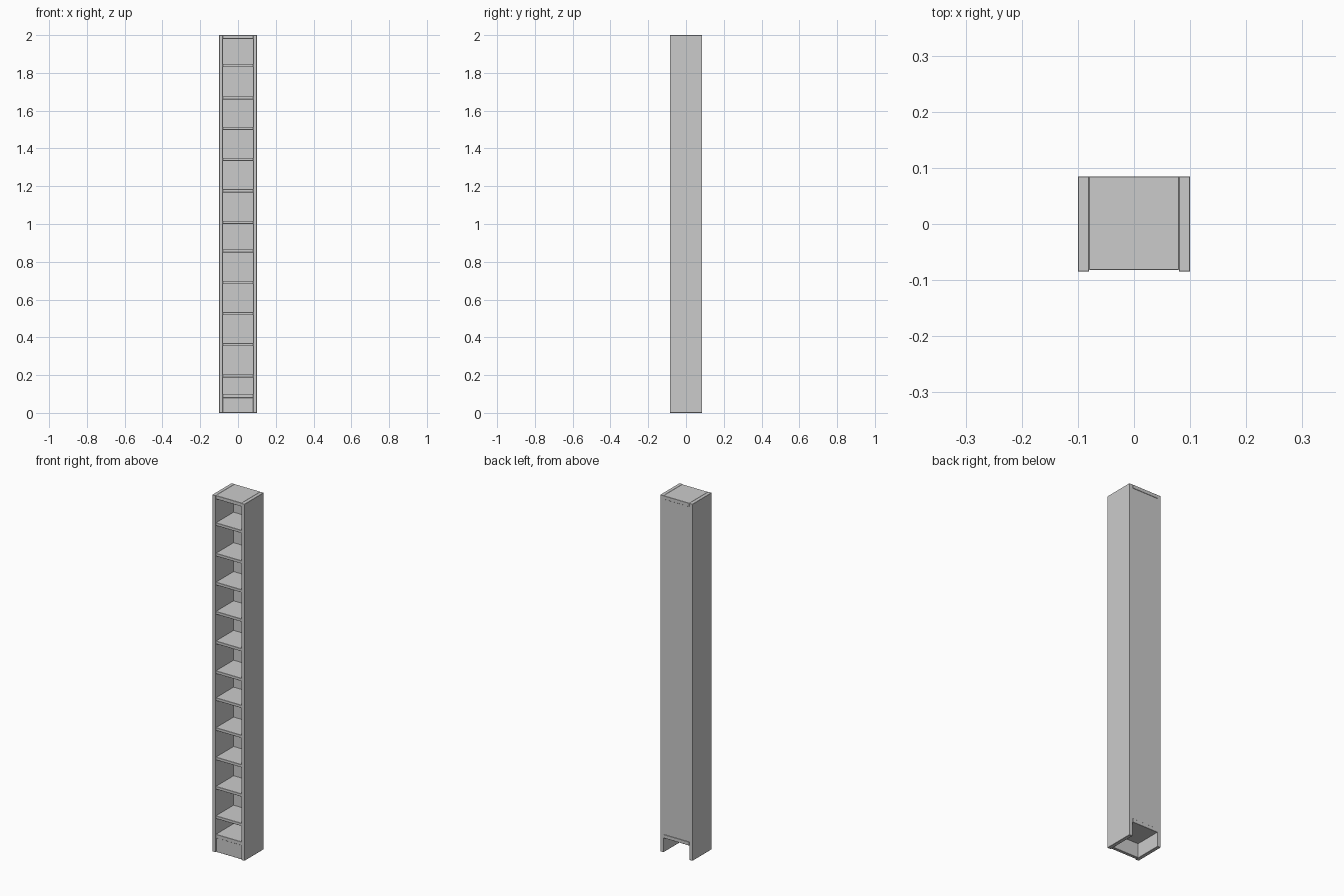
import bpy

if "Cube" in bpy.data.objects:
    bpy.data.objects.remove(bpy.data.objects["Cube"])

W, D, H = 0.20, 0.17, 2.0    # overall width, depth, height
T = 0.02                     # board thickness
IN = W / 2 - T               # inner half width
FRONT, BACK = -D / 2 + 0.003, D / 2


def board(name, x, y, z, bevel=0.001):
    """Box spanning the given (min, max) ranges, with slightly eased edges."""
    spans = (x, y, z)
    bpy.ops.mesh.primitive_cube_add(size=1, location=[(a + b) / 2 for a, b in spans])
    ob = bpy.context.object
    ob.name = name
    ob.scale = [b - a for a, b in spans]
    bpy.ops.object.transform_apply(location=False, rotation=False, scale=True)
    if bevel:
        mod = ob.modifiers.new("eased_edges", 'BEVEL')
        mod.width = bevel
        mod.segments = 1
    return ob


# Side panels
board("side_left", (-W / 2, -IN), (-D / 2, D / 2), (0, H))
board("side_right", (IN, W / 2), (-D / 2, D / 2), (0, H))

# Top and fixed bottom shelf
board("top_panel", (-IN, IN), (FRONT, BACK), (H - T, H))
board("bottom_shelf", (-IN, IN), (FRONT, BACK), (0.08, 0.10))

# Plinth under the bottom shelf, open at the back
board("kick_board", (-IN, IN), (FRONT + 0.003, FRONT + 0.02), (0, 0.08))

# Thin back panel, slightly recessed
board("back_panel", (-IN, IN), (0.075, 0.083), (0.10, H - T), bevel=0)

# Shelves, by height of the top face
for i, top in enumerate((0.204, 0.369, 0.533, 0.698, 0.866, 1.017,
                         1.184, 1.350, 1.514, 1.676, 1.847)):
    board(f"shelf_{i + 1}", (-IN, IN), (FRONT, 0.075), (top - 0.016, top))
